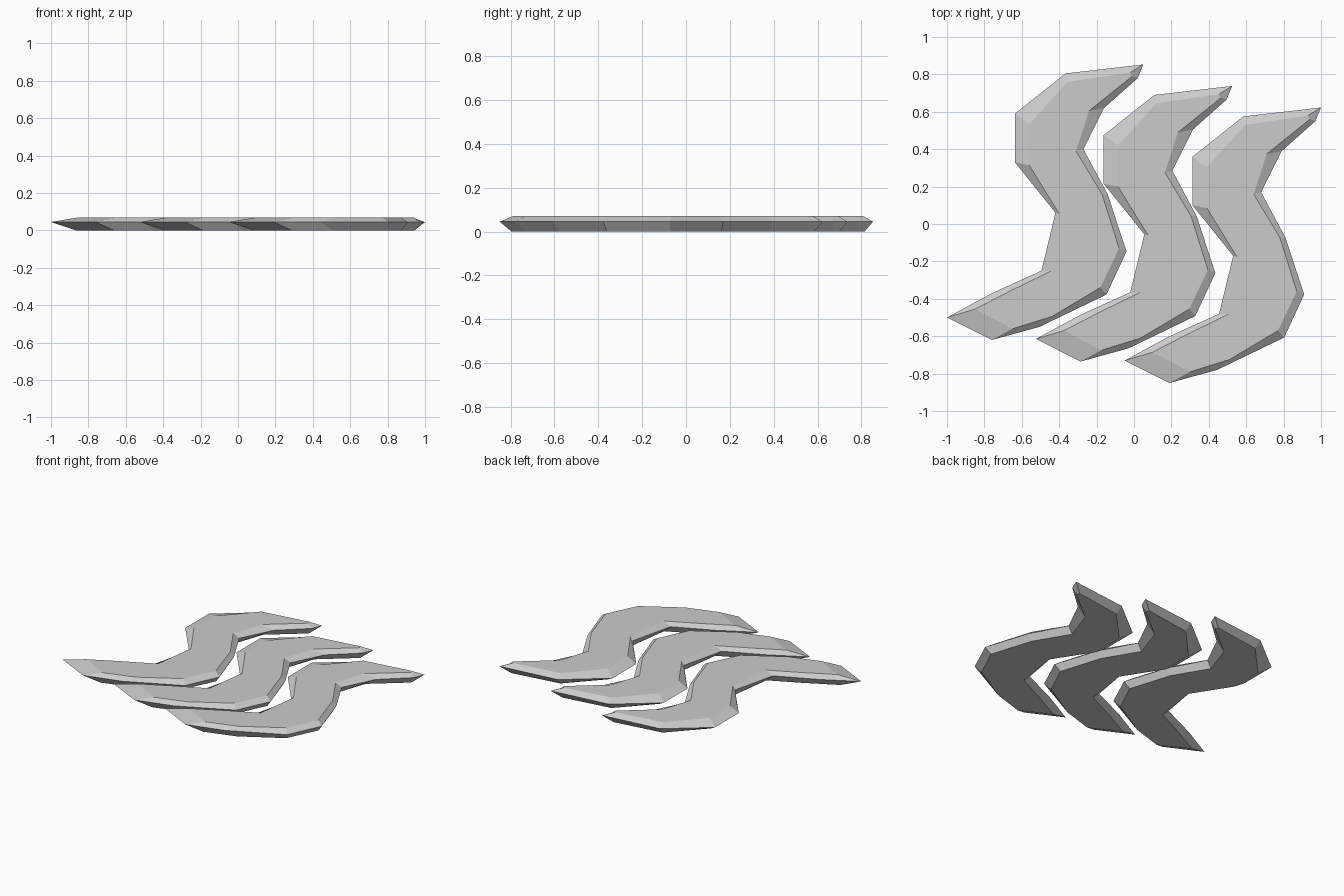
import bpy, bmesh

if "Cube" in bpy.data.objects:
    bpy.data.objects.remove(bpy.data.objects["Cube"])

# Each point: widest outline x, y, then bevelled face outline x, y
PROFILE = [
    (.05, .853, -.02, .81), (-.366, .805, -.355, .76),
    (-.637, .59, -.56, .535), (-.637, .33, -.56, .315),
    (-.42, .06, -.40, .055), (-.495, -.25, -.44, -.25),
    (-.76, -.37, -.65, -.352), (-1, -.5, -.85, -.455),
    (-.76, -.62, -.65, -.56), (-.505, -.55, -.44, -.495),
    (-.147, -.377, -.18, -.34), (-.04, -.147, -.08, -.13),
    (-.14, .157, -.17, .157), (-.27, .40, -.31, .39),
    (-.16, .62, -.24, .605), (.02, .78, -.01, .79),
]
STEP = (.475, -.115)


def wave_slab(name, dx, dy):
    bm = bmesh.new()
    # Bottom, widest and top rings: (height, how far towards the widest outline)
    rings = []
    for z, t in ((0, .1), (.045, 1), (.07, 0)):
        rings.append([bm.verts.new((fx + (mx - fx) * t + dx,
                                    fy + (my - fy) * t + dy, z))
                      for mx, my, fx, fy in PROFILE])
    # Bevelled sides
    n = len(PROFILE)
    for low, high in zip(rings, rings[1:]):
        for i in range(n):
            j = (i + 1) % n
            bm.faces.new((low[i], low[j], high[j], high[i]))
    # Flat caps
    bm.faces.new(rings[0][::-1])
    bm.faces.new(rings[-1])
    bmesh.ops.recalc_face_normals(bm, faces=bm.faces)
    mesh = bpy.data.meshes.new(name)
    bm.to_mesh(mesh)
    bm.free()
    obj = bpy.data.objects.new(name, mesh)
    bpy.context.collection.objects.link(obj)


# Three identical slabs in a diagonal row
for k, side in enumerate(("left", "middle", "right")):
    wave_slab(f"wave_slab_{side}", k * STEP[0], k * STEP[1])
